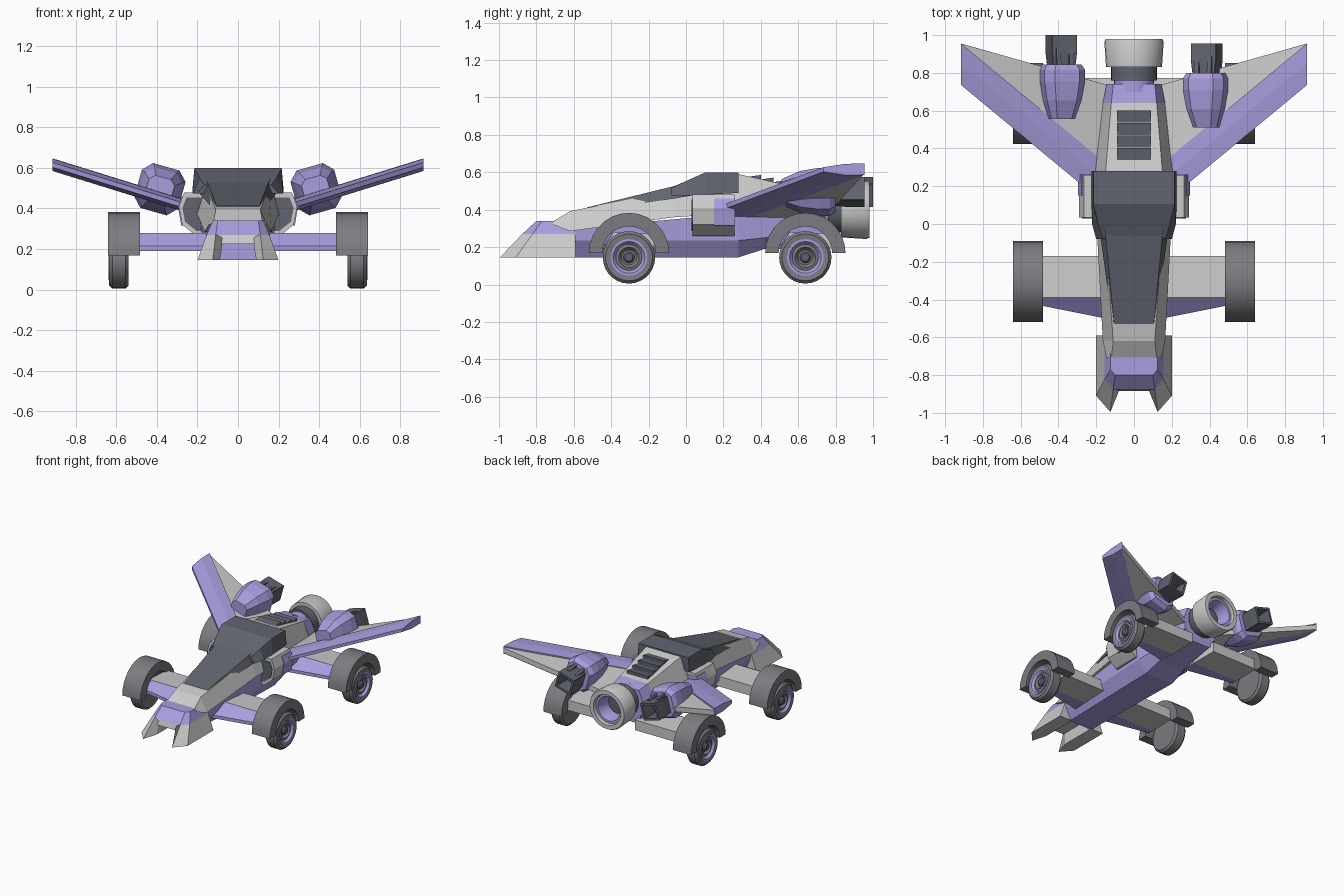
import bpy, bmesh
from math import sin, cos, pi, radians
from mathutils import Matrix, Vector

if "Cube" in bpy.data.objects:
    bpy.data.objects.remove(bpy.data.objects["Cube"])


def mat(name, rgb):
    m = bpy.data.materials.new(name)
    m.diffuse_color = (*rgb, 1)
    m.use_nodes = True
    m.node_tree.nodes["Principled BSDF"].inputs["Base Color"].default_value = m.diffuse_color
    return m


PURPLE = mat("lavender", (0.41, 0.34, 0.74))
WHITE = mat("pale_grey", (0.75, 0.76, 0.78))
DARK = mat("dark_grey", (0.12, 0.13, 0.16))
GREY = mat("mid_grey", (0.2, 0.2, 0.22))


def loft(name, rings, material, closed=False, smooth=False):
    """Skin equal-length rings of 3D points, capped or joined end to end."""
    bm = bmesh.new()
    vs = [[bm.verts.new(p) for p in r] for r in rings]
    n, k = len(rings[0]), len(rings)
    for i in range(k if closed else k - 1):
        a, b = vs[i], vs[(i + 1) % k]
        for j in range(n):
            bm.faces.new((a[j], a[(j + 1) % n], b[(j + 1) % n], b[j]))
    if not closed:
        bm.faces.new(vs[0])
        bm.faces.new(vs[-1])
    bmesh.ops.recalc_face_normals(bm, faces=bm.faces)
    me = bpy.data.meshes.new(name)
    bm.to_mesh(me)
    bm.free()
    ob = bpy.data.objects.new(name, me)
    bpy.context.collection.objects.link(ob)
    me.materials.append(material)
    if smooth:
        bpy.context.view_layer.objects.active = ob
        bpy.ops.object.select_all(action='DESELECT')
        ob.select_set(True)
        bpy.ops.object.shade_smooth_by_angle(angle=radians(30))
    return ob


def hull(name, stations, material):
    """Symmetric body: each station is (y, [(half_width, z), ...] bottom to top)."""
    return loft(name, [[(x, y, z) for x, z in half] + [(-x, y, z) for x, z in reversed(half)]
                       for y, half in stations], material)


def slab(name, bottom, top, zb, zt, s, material):
    """Solid between two plan outlines, on side s."""
    return loft(name, [[(s * x, y, zb) for x, y in bottom], [(s * x, y, zt) for x, y in top]], material)


def lathe(name, profile, centre, axis, material, n=28):
    """Spin a closed (radius, offset) profile about the x or y axis."""
    c = Vector(centre)
    rings = []
    for i in range(n):
        a = 2 * pi * i / n
        rings.append([c + (Vector((o, r * cos(a), r * sin(a))) if axis == 'x'
                           else Vector((r * cos(a), o, r * sin(a)))) for r, o in profile])
    return loft(name, rings, material, closed=True, smooth=True)


# Body
hull("keel", [
    (-0.60, [(0.10, 0.145), (0.145, 0.235), (0.15, 0.30)]),
    (0.28, [(0.12, 0.145), (0.19, 0.235), (0.20, 0.38)]),
    (0.42, [(0.11, 0.19), (0.17, 0.25), (0.18, 0.40)]),
    (0.74, [(0.08, 0.23), (0.12, 0.26), (0.13, 0.42)])], PURPLE)
hull("upper_hull", [
    (-0.71, [(0.145, 0.32), (0.12, 0.338)]),
    (-0.62, [(0.165, 0.285), (0.11, 0.392)]),
    (-0.06, [(0.195, 0.36), (0.15, 0.505)]),
    (0.10, [(0.21, 0.37), (0.16, 0.575)]),
    (0.28, [(0.22, 0.38), (0.15, 0.59)]),
    (0.64, [(0.165, 0.40), (0.12, 0.51)])], WHITE)
hull("tail_block", [
    (0.64, [(0.165, 0.35), (0.165, 0.41), (0.12, 0.51)]),
    (0.74, [(0.14, 0.30), (0.145, 0.41), (0.11, 0.49)])], PURPLE)

# Canopy and roof
hull("canopy_glass", [
    (-0.53, [(0.115, 0.39), (0.105, 0.412)]),
    (-0.06, [(0.178, 0.46), (0.15, 0.527)]),
    (0.11, [(0.20, 0.49), (0.18, 0.598)])], DARK)
hull("roof", [
    (-0.08, [(0.20, 0.475), (0.165, 0.515)]),
    (0.0, [(0.222, 0.475), (0.19, 0.553)]),
    (0.105, [(0.225, 0.48), (0.215, 0.60)]),
    (0.28, [(0.225, 0.49), (0.215, 0.60)])], DARK)

# Rear deck louvres
for i in range(4):
    y, z = 0.34 + 0.066 * i, 0.574 - 0.0145 * i
    hull(f"louvre_{i + 1}", [(y, [(0.09, z - 0.03), (0.09, z + 0.003)]),
                             (y + 0.062, [(0.09, z - 0.03), (0.09, z + 0.012)])], DARK)

# Nose
slab("nose_cap", [(-0.155, -0.58), (-0.155, -0.82), (-0.11, -0.875), (0.11, -0.875), (0.155, -0.82), (0.155, -0.58)],
     [(-0.125, -0.66), (-0.125, -0.77), (-0.10, -0.80), (0.10, -0.80), (0.125, -0.77), (0.125, -0.66)],
     0.27, 0.34, 1, PURPLE)
slab("nose_plate", [(-0.09, -0.58), (-0.09, -0.885), (0.09, -0.885), (0.09, -0.58)],
     [(-0.11, -0.58), (-0.11, -0.872), (0.11, -0.872), (0.11, -0.58)], 0.225, 0.27, 1, WHITE)
for s, side in ((1, "right"), (-1, "left")):
    slab(f"nose_prong_{side}",
         [(0.20, -0.59), (0.20, -0.91), (0.125, -0.995), (0.09, -0.88), (0.09, -0.59)],
         [(0.155, -0.59), (0.155, -0.82), (0.11, -0.875), (0.07, -0.86), (0.07, -0.59)],
         0.145, 0.27, s, WHITE)

    # Side intakes
    intake = [(0.15, 0.48), (0.265, 0.48), (0.292, 0.41), (0.275, 0.32), (0.20, 0.26), (0.15, 0.26)]
    loft(f"side_intake_{side}", [[(s * x, y, z) for x, z in intake] for y in (0.035, 0.26)], WHITE)
    loft(f"intake_mouth_{side}", [[(s * (0.22 + (x - 0.22) * 0.75), y, 0.38 + (z - 0.38) * 0.75)
                                   for x, z in intake] for y in (0.03, 0.1)], DARK)
    trim = [(0.2, 0.46), (0.277, 0.46), (0.296, 0.41), (0.28, 0.315), (0.2, 0.315)]
    loft(f"intake_trim_{side}", [[(s * x, y, z) for x, z in trim] for y in (0.15, 0.262)], PURPLE)

    # Swept wings: purple leading band and pale trailing plate
    def wz(x):
        return 0.615 + (x - 0.915) * 0.31

    def wing_ring(x, pts):
        return [(s * x, y, wz(x) + dz) for y, dz in pts]

    band = [wing_ring(x, [(le, -0.012), (le, 0.012), (cr, 0.03), (bd, 0.032), (bd, -0.028), (cr, -0.03)])
            for x, le, cr, bd in ((0.16, 0.11, 0.23, 0.33), (0.915, 0.735, 0.85, 0.955))]
    loft(f"wing_leading_band_{side}", band, PURPLE)
    plate = [wing_ring(x, [(bd, 0.03), (te, 0.018), (te, -0.02), (bd, -0.028)])
             for x, bd, te in ((0.12, 0.28, 0.73), (0.91, 0.948, 0.954))]
    loft(f"wing_plate_{side}", plate, WHITE)

    # Wing pods, the left one set further back
    y0 = 0.51 if s > 0 else 0.555
    place = Matrix.Translation((s * 0.385, y0, 0.495)) @ Matrix.Rotation(-s * radians(16), 4, 'Y')

    def octagon(w, h, y, c=0.6):
        return [place @ Vector(p) for p in (
            (w * c, y, h), (w, y, h * c), (w, y, -h * c), (w * c, y, -h),
            (-w * c, y, -h), (-w, y, -h * c), (-w, y, h * c), (-w * c, y, h))]

    loft(f"wing_pod_{side}", [octagon(0.065, 0.06, 0), octagon(0.095, 0.10, 0.1),
                              octagon(0.112, 0.115, 0.2), octagon(0.112, 0.115, 0.26),
                              octagon(0.095, 0.095, 0.29)], PURPLE)
    loft(f"pod_nozzle_{side}", [octagon(w, h, y, 0.96) for w, h, y in (
        (0.055, 0.055, 0.27), (0.06, 0.06, 0.27), (0.07, 0.065, 0.36), (0.07, 0.065, 0.445),
        (0.054, 0.05, 0.445), (0.05, 0.045, 0.33), (0.01, 0.01, 0.33))], DARK)
    for j in (-1, 1):
        loft(f"nozzle_fin_{side}_{'inner' if j < 0 else 'outer'}",
             [[place @ Vector((x, y, z)) for y, z in ((0.27, 0.04), (0.27, 0.085), (0.38, 0.068), (0.38, 0.04))]
              for x in (j * 0.035 - 0.012, j * 0.035 + 0.012)], DARK)

    # Axle fairings, wheels and mudguards
    for end, yc in (("front", -0.305), ("rear", 0.638)):
        tag = f"{end}_{side}"
        fair = []
        for x, f in ((0.10, -0.205), (0.50, -0.125)):
            fair.append([(s * x, yc + y, z) for y, z in ((f, 0.19), (f, 0.215), (-0.085, 0.28), (-0.085, 0.19))])
        loft(f"axle_leading_edge_{tag}", fair, PURPLE)
        loft(f"axle_fairing_{tag}", [[(s * x, yc + y, z) for y, z in (
            (-0.085, 0.19), (-0.085, 0.28), (0.135, 0.27), (0.135, 0.19))] for x in (0.10, 0.50)], WHITE)
        hub = (s * 0.587, yc, 0.145)
        lathe(f"tyre_{tag}", [(0.09, s * 0.045), (0.125, s * 0.048), (0.14, s * 0.032), (0.14, -s * 0.032),
                              (0.125, -s * 0.048), (0.001, -s * 0.048), (0.001, 0), (0.09, s * 0.01)], hub, 'x', GREY)
        lathe(f"rim_{tag}", [(0.098, s * 0.03), (0.098, s * 0.051), (0.085, s * 0.051), (0.065, s * 0.025),
                             (0.065, 0)], hub, 'x', PURPLE)
        lathe(f"wheel_disc_{tag}", [(0.07, 0), (0.07, s * 0.035), (0.055, s * 0.04), (0.04, s * 0.02),
                                    (0.001, s * 0.02), (0.001, 0)], hub, 'x', GREY)
        lathe(f"hub_{tag}", [(0.03, 0), (0.03, s * 0.035), (0.02, s * 0.045), (0.001, s * 0.045), (0.001, 0)],
              hub, 'x', DARK)
        arch = []
        for i in range(15):
            a = pi * i / 14
            arch.append([(s * x, yc + r * cos(a), 0.168 + r * sin(a)) for x, r in (
                (0.483, 0.215), (0.64, 0.215), (0.64, 0.143), (0.483, 0.143))])
        loft(f"mudguard_{tag}", arch, GREY, smooth=True)

# Main engine
C = (0, 0, 0.40)
lathe("engine_neck", [(0.001, 0.70), (0.105, 0.70), (0.105, 0.765), (0.001, 0.765)], C, 'y', PURPLE)
lathe("engine_collar", [(0.001, 0.76), (0.122, 0.76), (0.122, 0.84), (0.001, 0.84)], C, 'y', DARK)
lathe("engine_bell", [(0.10, 0.83), (0.148, 0.83), (0.157, 0.965), (0.15, 0.98), (0.118, 0.98), (0.11, 0.9)],
      C, 'y', WHITE)
lathe("engine_inner_ring", [(0.112, 0.85), (0.113, 0.955), (0.095, 0.955), (0.075, 0.87), (0.075, 0.85)],
      C, 'y', PURPLE)
